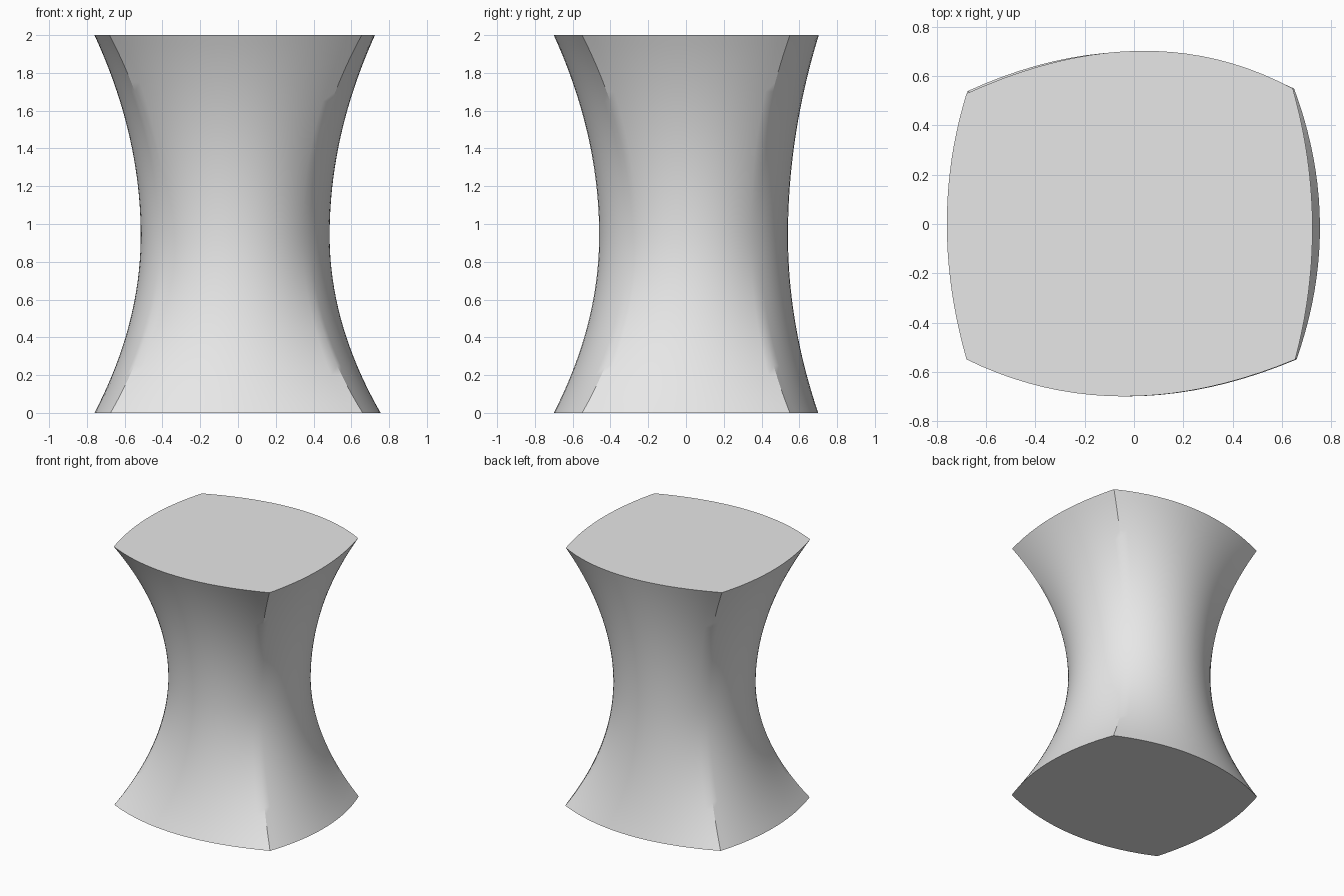
import bpy, bmesh, math
from mathutils import Vector

cube = bpy.data.objects.get("Cube")
if cube:
    bpy.data.objects.remove(cube, do_unlink=True)

SEGMENTS = 20      # points along each curved side
LEVELS = 40        # rings up the height
HEIGHT = 2.0
WAIST_Z = 0.94
WAIST_RADIUS = 0.5
WAIST_CENTRE = Vector((-0.015, 0.04))


def arc_outline(points):
    """Closed outline of bowed sides through corner, side middle, corner, ..."""
    pts = [Vector(p) for p in points]
    outline = []
    for i in range(0, len(pts), 2):
        a, m, b = pts[i], pts[i + 1], pts[(i + 2) % len(pts)]
        control = 2 * m - (a + b) / 2
        for k in range(SEGMENTS):
            t = k / SEGMENTS
            outline.append(a * (1 - t) ** 2 + control * 2 * t * (1 - t) + b * t * t)
    return outline


def build_body(bottom, waist, top):
    """Loft from the bowed square ends to the round waist."""
    bm = bmesh.new()
    rings = []
    for level in range(LEVELS + 1):
        z = HEIGHT * level / LEVELS
        if z < WAIST_Z:
            end, w = bottom, (1 - z / WAIST_Z) ** 2
        else:
            end, w = top, ((z - WAIST_Z) / (HEIGHT - WAIST_Z)) ** 2
        rings.append([bm.verts.new((*c.lerp(e, w), z)) for c, e in zip(waist, end)])
    n = len(waist)
    for lower, upper in zip(rings, rings[1:]):
        for i in range(n):
            j = (i + 1) % n
            bm.faces.new((lower[i], lower[j], upper[j], upper[i]))
    bm.faces.new(rings[0][::-1])
    bm.faces.new(rings[-1])
    bmesh.ops.recalc_face_normals(bm, faces=bm.faces)
    mesh = bpy.data.meshes.new("waisted_body")
    bm.to_mesh(mesh)
    bm.free()
    obj = bpy.data.objects.new("waisted_body", mesh)
    bpy.context.collection.objects.link(obj)
    return obj


# End outlines, counter-clockwise from the front left corner
top = arc_outline([(0.655, -0.55), (0.725, 0), (0.645, 0.55), (0.02, 0.703),
                   (-0.68, 0.53), (-0.76, 0), (-0.68, -0.55), (-0.04, -0.70)])
bottom = arc_outline([(0.66, -0.55), (0.755, 0), (0.65, 0.55), (0, 0.70),
                      (-0.675, 0.54), (-0.76, 0), (-0.675, -0.55), (-0.03, -0.70)])
waist = [WAIST_CENTRE + p.normalized() * WAIST_RADIUS for p in top]

body = build_body(bottom, waist, top)

# Plain grey surface
grey = bpy.data.materials.new("light_grey")
grey.use_nodes = True
colour = (0.8, 0.8, 0.8, 1)
grey.diffuse_color = colour
grey.node_tree.nodes["Principled BSDF"].inputs["Base Color"].default_value = colour
body.data.materials.append(grey)

# Smooth sides, crisp rims and corners
bpy.ops.object.select_all(action="DESELECT")
body.select_set(True)
bpy.context.view_layer.objects.active = body
bpy.ops.object.shade_smooth_by_angle(angle=math.radians(30))
